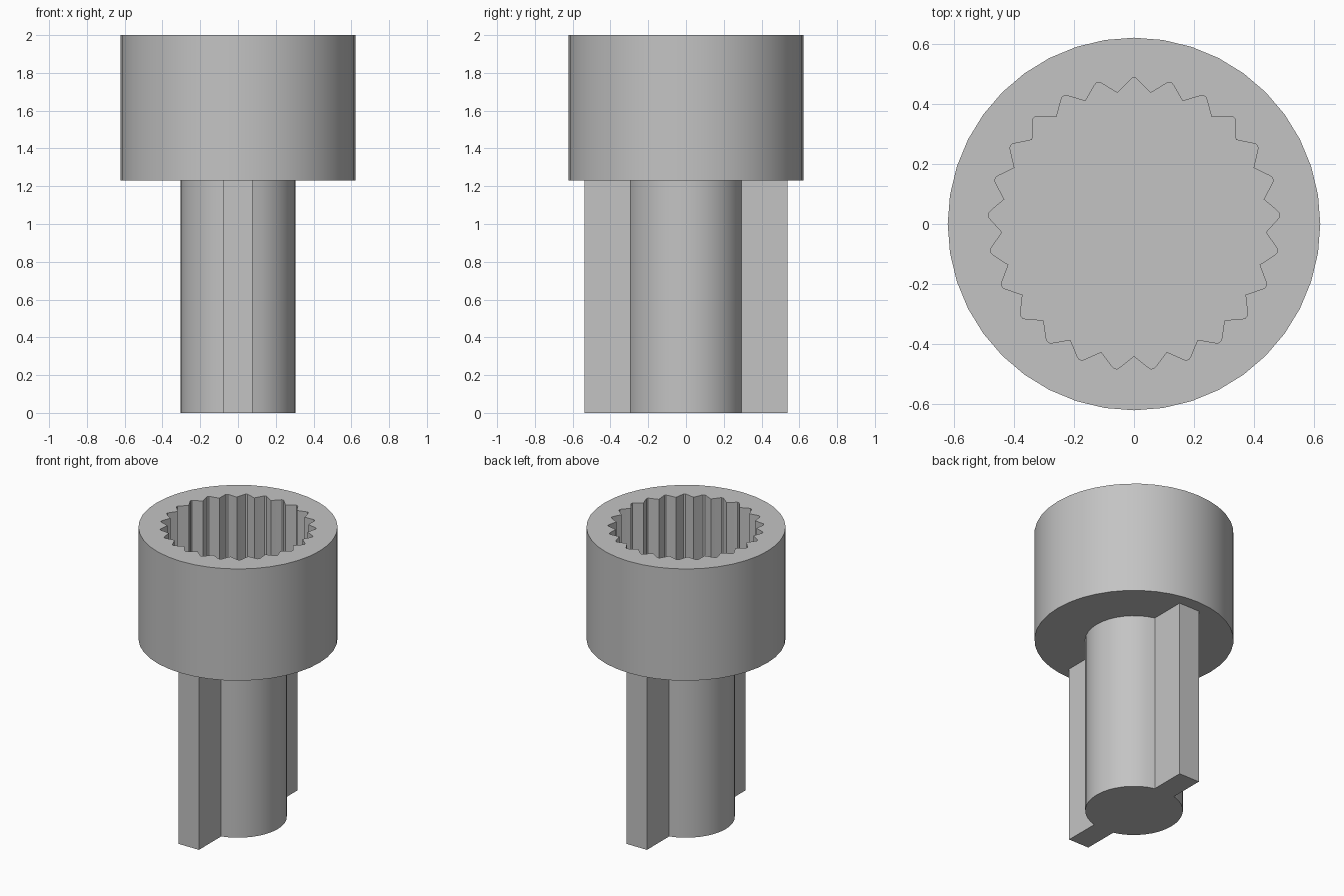
import bpy
import bmesh
from math import radians, sin, cos, asin, pi

if "Cube" in bpy.data.objects:
    bpy.data.objects.remove(bpy.data.objects["Cube"])

HEAD_R, HEAD_Z, TOP_Z = 0.622, 1.23, 2.0
SHAFT_R, KEY_HALF, KEY_REACH = 0.305, 0.078, 0.537
TEETH, FLOOR_Z = 25, 1.38

grey = bpy.data.materials.new("plain grey")
grey.use_nodes = True
grey.diffuse_color = (0.55, 0.55, 0.55, 1)
grey.node_tree.nodes["Principled BSDF"].inputs["Base Color"].default_value = grey.diffuse_color


def polar(r, a):
    return (r * cos(a), r * sin(a))


def prism(name, outline, z0, z1):
    """Extrude a closed counter-clockwise outline from z0 to z1."""
    bm = bmesh.new()
    base = bm.faces.new([bm.verts.new((x, y, z0)) for x, y in outline])
    side = bmesh.ops.extrude_face_region(bm, geom=[base], use_keep_orig=True)
    tops = [v for v in side["geom"] if isinstance(v, bmesh.types.BMVert)]
    bmesh.ops.translate(bm, verts=tops, vec=(0, 0, z1 - z0))
    bmesh.ops.recalc_face_normals(bm, faces=bm.faces)
    mesh = bpy.data.meshes.new(name)
    bm.to_mesh(mesh)
    bm.free()
    mesh.materials.append(grey)
    obj = bpy.data.objects.new(name, mesh)
    bpy.context.collection.objects.link(obj)
    return obj


def activate(obj):
    bpy.ops.object.select_all(action="DESELECT")
    obj.select_set(True)
    bpy.context.view_layer.objects.active = obj


# Round head
head = prism("socket_head", [polar(HEAD_R, 2 * pi * i / 40) for i in range(40)], HEAD_Z, TOP_Z)

# Toothed bore: blunt groove tips with sharp ridges between them
bore_outline = []
step = 2 * pi / TEETH
for i in range(TEETH):
    a = pi / 2 + i * step
    bore_outline += [polar(0.480, a - radians(1.7)), polar(0.487, a - radians(0.7)),
                     polar(0.487, a + radians(0.7)), polar(0.480, a + radians(1.7)),
                     polar(0.441, a + step / 2)]
bore = prism("bore_cutter", bore_outline, FLOOR_Z, TOP_Z + 0.1)
bore.hide_render = True
cut = head.modifiers.new("bore", "BOOLEAN")
cut.operation = "DIFFERENCE"
cut.solver = "EXACT"
cut.object = bore
activate(head)
bpy.ops.object.modifier_apply(modifier=cut.name)
bpy.data.objects.remove(bore)

# Shaft with a flat key at front and back, as one outline
half = []
start = asin(KEY_HALF / SHAFT_R) - pi / 2
for i in range(17):
    half.append(polar(SHAFT_R, start - 2 * start * i / 16))
half += [(KEY_HALF, KEY_REACH), (-KEY_HALF, KEY_REACH)]
shaft = prism("keyed_shaft", half + [(-x, -y) for x, y in half], 0, HEAD_Z + 0.02)

for obj in (head, shaft):
    activate(obj)
    bpy.ops.object.shade_smooth_by_angle(angle=radians(20))
